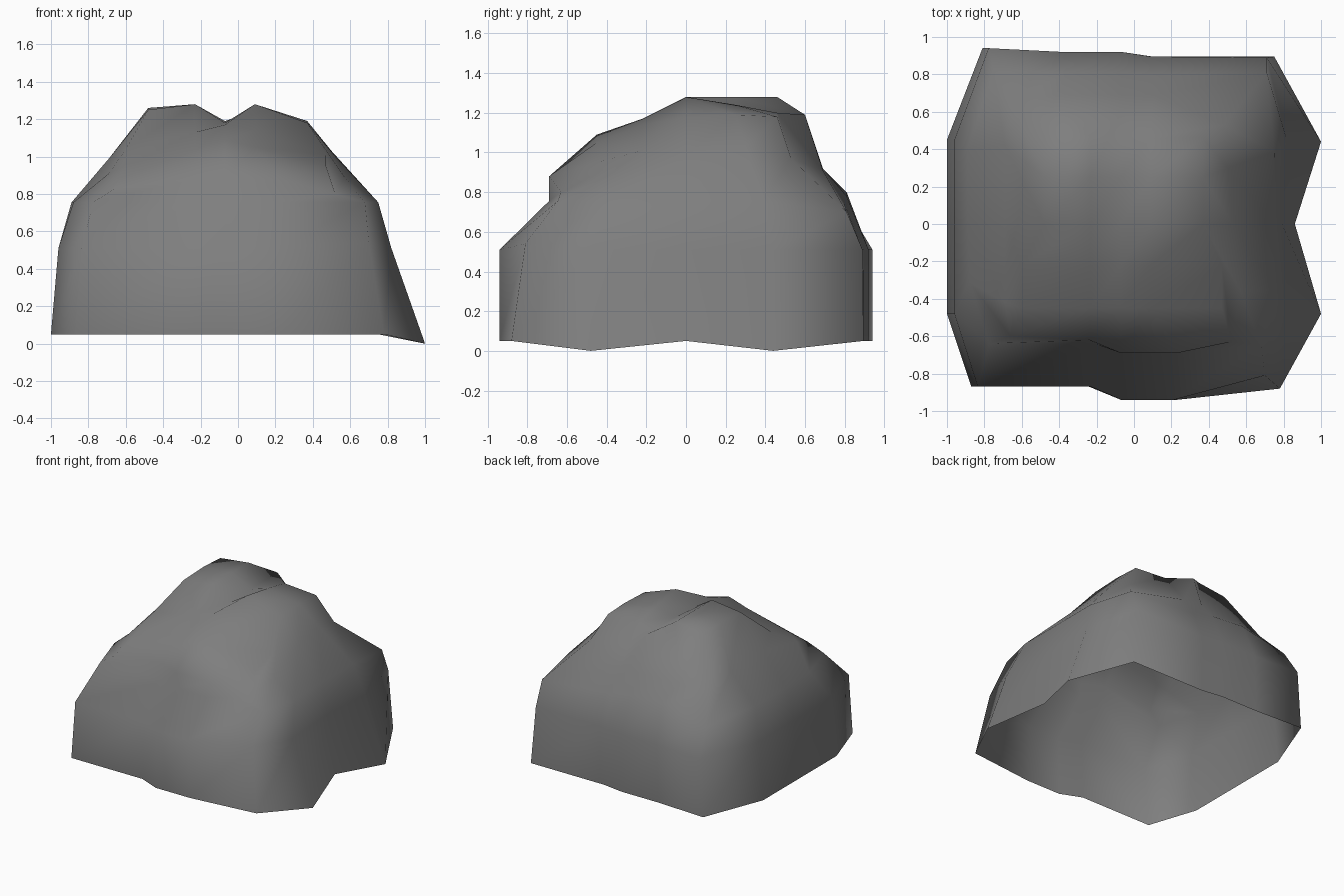
import bpy, bmesh

if "Cube" in bpy.data.objects:
    bpy.data.objects.remove(bpy.data.objects["Cube"])

# Ground outline, 16 points: front-left corner, then counter-clockwise
BASE = [(-.87, -.87), (-.24, -.87), (-.07, -.94), (.23, -.94),
        (.78, -.88), (1, -.48), (.86, 0), (1, .44),
        (.75, .895), (.10, .895), (-.07, .92), (-.40, .92),
        (-.81, .94), (-1, .45), (-1, 0), (-1, -.48)]

# Brow: uneven ring below the crown, same order
BROW = [(-.66, -.60, .83), (-.24, -.62, .88), (-.07, -.69, .88), (.23, -.69, .88),
        (.52, -.63, .80), (.57, -.36, .89), (.53, 0, .99), (.50, .30, 1.03),
        (.48, .53, .97), (.10, .69, .91), (-.07, .69, .92), (-.42, .69, .92),
        (-.66, .65, .90), (-.69, .42, .99), (-.69, 0, .99), (-.69, -.42, .91)]

# Crown: heights on a 5 x 5 grid, two ridges with a groove between
CROWN_X = (-.48, -.23, -.07, .09, .37)
CROWN_Y = (-.45, -.22, 0, .25, .46)
CROWN_Z = [(.95, 1.04, 1.09, 1.05, .95), (1.04, 1.13, 1.17, 1.14, 1.01), (1.25, 1.28, 1.18, 1.28, 1.18),
           (1.26, 1.28, 1.19, 1.24, 1.19), (1.25, 1.28, 1.19, 1.20, 1.18)]


def wall_ring(z, left, right, right_limit, front, back):
    """Base outline pulled in by a separate factor on each side."""
    return [(x * left if x < 0 else min(x * right, right_limit),
             y * (front if y < 0 else back), z) for x, y in BASE]


bm = bmesh.new()

# Walls: ground, shoulder and upper rings
ground = [(x, y, 0 if x == 1 else .05) for x, y in BASE]
shoulder = wall_ring(.51, .96, .92, .82, 1, 1)
shoulder[4] = (.70, -.81, .54)
shoulder[8] = (.71, .89, .51)
upper = wall_ring(.755, .89, .87, .75, .735, .88)
upper[8:13] = [(.71, .81, .70), (.10, .80, .74), (-.07, .81, .78), (-.36, .81, .80), (-.75, .82, .71)]
upper[15] = (-.88, -.31, .755)
rings = [[bm.verts.new(p) for p in r] for r in (ground, shoulder, upper, BROW)]

# Crown grid, whose border is the last ring; it spreads wider at the front
grid = [[bm.verts.new((x, y, z)) for x, z in zip(CROWN_X, zs)] for y, zs in zip(CROWN_Y, CROWN_Z)]
grid[4][2].co.y = .60
for row in grid[:2]:
    row[0].co.x, row[4].co.x = -.60, .47
rings.append(grid[0][:4] + [grid[j][4] for j in range(4)]
             + grid[4][:0:-1] + [grid[j][0] for j in range(4, 0, -1)])

for lo, hi in zip(rings, rings[1:]):
    for i in range(16):
        k = (i + 1) % 16
        bm.faces.new((lo[i], lo[k], hi[k], hi[i]))
for j in range(4):
    for i in range(4):
        bm.faces.new((grid[j][i], grid[j][i + 1], grid[j + 1][i + 1], grid[j + 1][i]))

for f in bm.faces:
    f.smooth = True
mesh = bpy.data.meshes.new("boulder")
bm.to_mesh(mesh)
bm.free()

# Dark stone colour
stone = bpy.data.materials.new("stone")
stone.diffuse_color = (.21, .21, .21, 1)
stone.use_nodes = True
stone.node_tree.nodes["Principled BSDF"].inputs["Base Color"].default_value = stone.diffuse_color
mesh.materials.append(stone)
bpy.context.collection.objects.link(bpy.data.objects.new("boulder", mesh))
